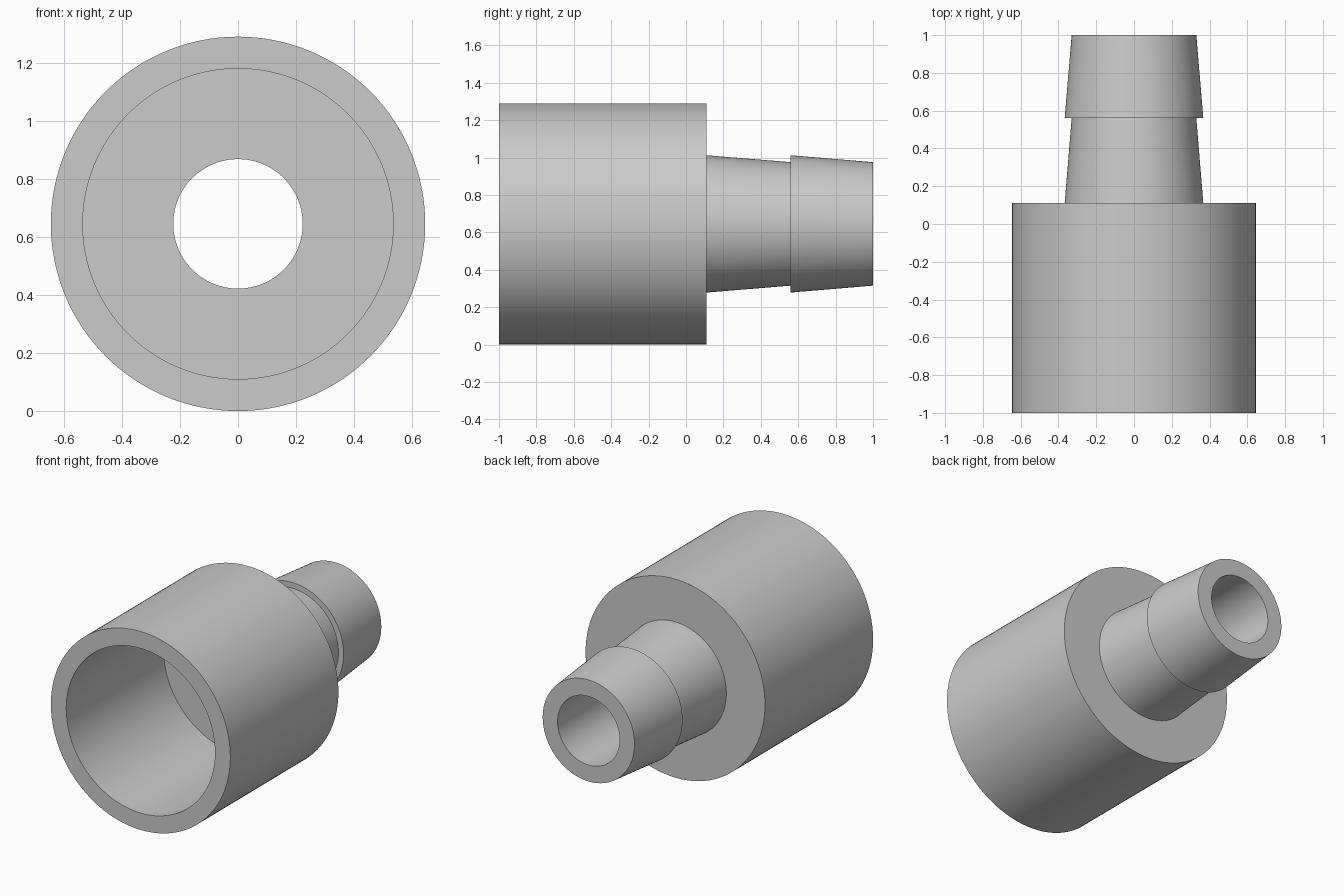
import bpy
import bmesh
from math import radians, tau
from mathutils import Matrix, Vector

cube = bpy.data.objects.get("Cube")
if cube:
    bpy.data.objects.remove(cube, do_unlink=True)

# Main dimensions
SEGMENTS = 128
OUTER, SOCKET, BORE = 0.645, 0.535, 0.223
BARB_WIDE, BARB_NARROW = 0.367, 0.33
FRONT, FLOOR, SHOULDER, STEP, TIP = -1.0, 0.0, 0.11, 0.56, 1.0

grey = bpy.data.materials.new("plain grey")
grey.use_nodes = True
colour = (0.6, 0.6, 0.6, 1)
grey.diffuse_color = colour
grey.node_tree.nodes["Principled BSDF"].inputs["Base Color"].default_value = colour


def lathe(name, profile, height):
    """Revolve a closed (radius, y) profile around the y axis."""
    bm = bmesh.new()
    verts = [bm.verts.new((0, y, r)) for r, y in profile]
    edges = [bm.edges.new((a, b)) for a, b in zip(verts, verts[1:] + verts[:1])]
    bmesh.ops.spin(bm, geom=verts + edges, cent=(0, 0, 0), axis=(0, 1, 0),
                   angle=tau, steps=SEGMENTS, use_merge=True)
    bmesh.ops.remove_doubles(bm, verts=bm.verts, dist=0.0001)
    bmesh.ops.recalc_face_normals(bm, faces=bm.faces)
    bm.transform(Matrix.Translation(Vector((0, 0, height))))
    mesh = bpy.data.meshes.new(name)
    bm.to_mesh(mesh)
    bm.free()
    mesh.materials.append(grey)
    obj = bpy.data.objects.new(name, mesh)
    bpy.context.collection.objects.link(obj)
    bpy.ops.object.select_all(action="DESELECT")
    obj.select_set(True)
    bpy.context.view_layer.objects.active = obj
    bpy.ops.object.shade_smooth_by_angle(angle=radians(30))
    return obj


# One continuous wall: socket, shoulder, two tapered barbs and through bore
lathe("hose_adapter", [
    (SOCKET, FRONT), (OUTER, FRONT), (OUTER, SHOULDER),
    (BARB_WIDE, SHOULDER), (BARB_NARROW, STEP),
    (BARB_WIDE, STEP), (BARB_NARROW, TIP),
    (BORE, TIP), (BORE, FLOOR), (SOCKET, FLOOR),
], OUTER)
